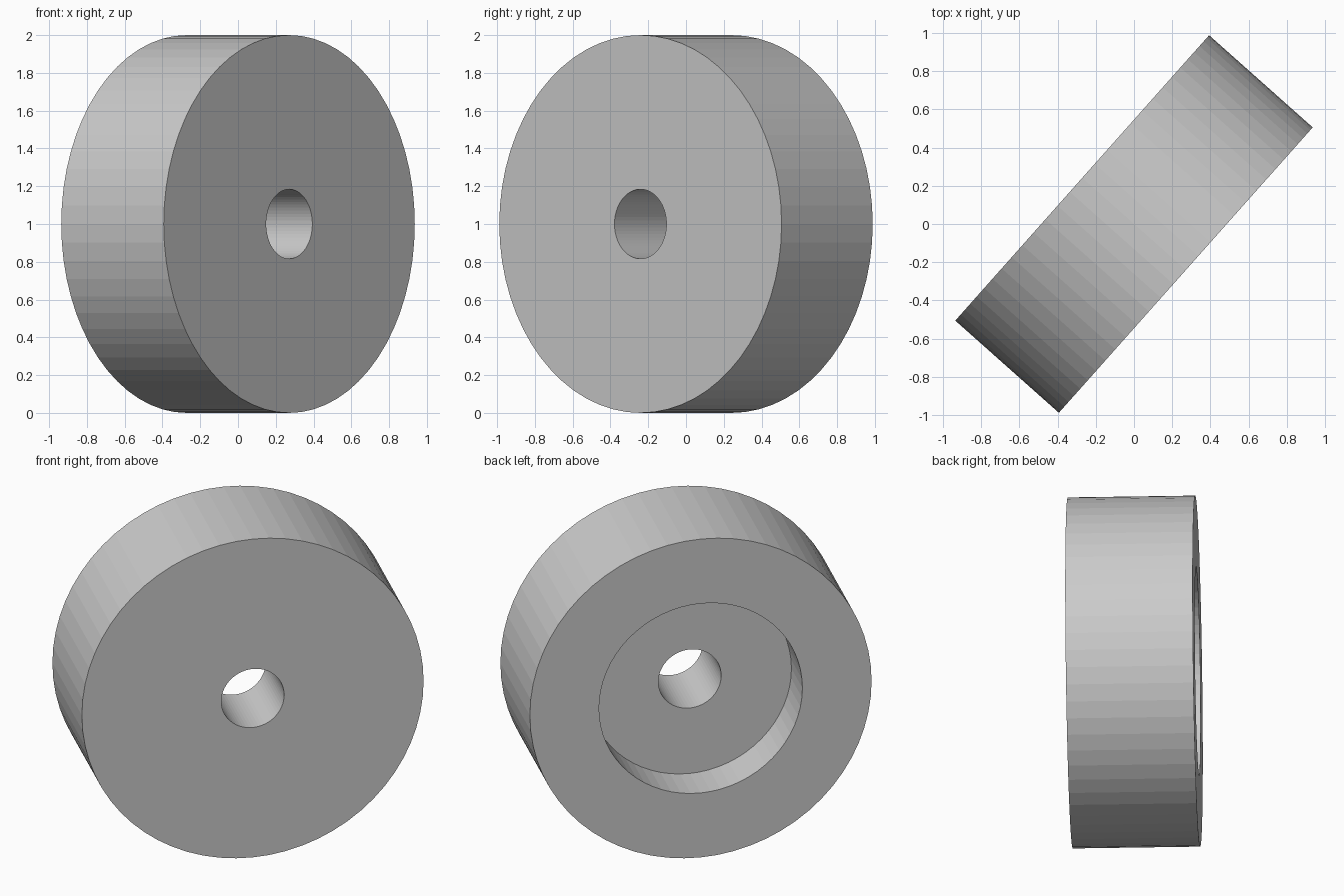
import bpy, bmesh, math
from mathutils import Matrix, Vector

if "Cube" in bpy.data.objects:
    bpy.data.objects.remove(bpy.data.objects["Cube"])

SEGMENTS = 64
HALF_WIDTH = 0.363
RECESS_FLOOR = -HALF_WIDTH + 0.27
AXLE_ANGLE = math.radians(-41.65)   # heading of the plain face in plan

# Half section (radius, distance along axle): bore, plain face, tread, recessed back
section = [
    (0.184, HALF_WIDTH), (1.0, HALF_WIDTH), (1.0, -HALF_WIDTH),
    (0.595, -HALF_WIDTH), (0.595, RECESS_FLOOR), (0.184, RECESS_FLOOR),
]

# Wheel: revolve the closed section around the axle
bm = bmesh.new()
verts = [bm.verts.new((r, 0, a)) for r, a in section]
edges = [bm.edges.new((v, verts[(i + 1) % len(verts)])) for i, v in enumerate(verts)]
bmesh.ops.spin(bm, geom=verts + edges, cent=(0, 0, 0), axis=(0, 0, 1),
               angle=math.tau, steps=SEGMENTS, use_merge=True)
bmesh.ops.remove_doubles(bm, verts=bm.verts, dist=1e-4)
bmesh.ops.recalc_face_normals(bm, faces=bm.faces)

# Lay the axle horizontal, turn it to its heading and stand the wheel on the ground
bm.transform(Matrix.Translation(Vector((0, 0, 1)))
             @ Matrix.Rotation(AXLE_ANGLE, 4, 'Z')
             @ Matrix.Rotation(math.pi / 2, 4, 'Y'))

mesh = bpy.data.meshes.new("wheel")
bm.to_mesh(mesh)
bm.free()
bpy.context.collection.objects.link(bpy.data.objects.new("wheel", mesh))
